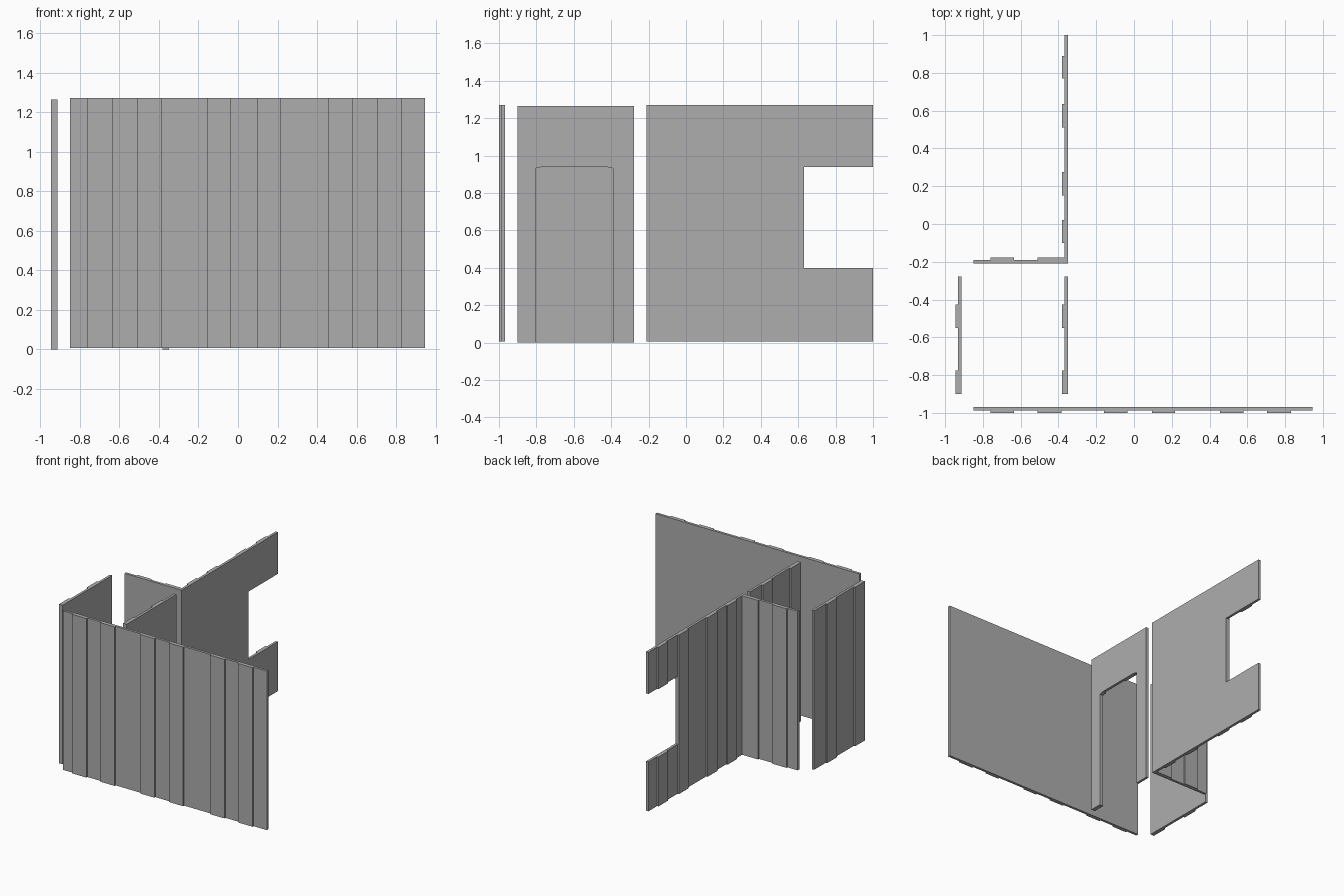
import bpy
import bmesh

cube = bpy.data.objects.get("Cube")
if cube:
    bpy.data.objects.remove(cube, do_unlink=True)

GRAY = (0.42, 0.42, 0.42, 1)
mat = bpy.data.materials.new("plain gray")
mat.use_nodes = True
mat.diffuse_color = GRAY
mat.node_tree.nodes["Principled BSDF"].inputs["Base Color"].default_value = GRAY


def prism(name, points, offset):
    """Extrude a flat outline along an offset vector into a solid."""
    bm = bmesh.new()
    face = bm.faces.new([bm.verts.new(p) for p in points])
    new = bmesh.ops.extrude_face_region(bm, geom=[face])["geom"]
    bmesh.ops.translate(bm, vec=offset,
                        verts=[v for v in new if isinstance(v, bmesh.types.BMVert)])
    bmesh.ops.recalc_face_normals(bm, faces=bm.faces)
    mesh = bpy.data.meshes.new(name)
    bm.to_mesh(mesh)
    bm.free()
    mesh.materials.append(mat)
    obj = bpy.data.objects.new(name, mesh)
    bpy.context.collection.objects.link(obj)
    return obj


def plank_wall(name, axis, start, end, ribs, inner, side, bottom, top):
    """Vertical wall, flat on the inner face, with raised planks outside."""
    base = inner + side * 0.02
    raised = inner + side * 0.032
    outline = [(start, inner)]
    if ribs[0][0] > start:
        outline.append((start, base))
    for a, b in ribs:
        if a > start:
            outline.append((a, base))
        outline += [(a, raised), (b, raised)]
        if b < end:
            outline.append((b, base))
    if ribs[-1][1] < end:
        outline.append((end, base))
    outline.append((end, inner))
    pts = [(t, d, bottom) if axis == "x" else (d, t, bottom) for t, d in outline]
    return prism(name, pts, (0, 0, top - bottom))


def cut(wall, outline, x):
    """Cut a side-on (y, z) outline through a wall running along y."""
    cutter = prism("opening_cutter", [(x - 0.1, y, z) for y, z in outline], (0.2, 0, 0))
    cutter.hide_render = True
    mod = wall.modifiers.new("opening", "BOOLEAN")
    mod.operation = "DIFFERENCE"
    mod.solver = "EXACT"
    mod.object = cutter
    bpy.context.view_layer.objects.active = wall
    bpy.ops.object.modifier_apply(modifier=mod.name)
    bpy.data.objects.remove(cutter, do_unlink=True)


LOW, HIGH = 0.007, 1.272
INNER = -0.349

# Long front wall
plank_wall("front_wall", "x", -0.85, 0.945,
           [(-0.76, -0.635), (-0.51, -0.385), (-0.158, -0.035),
            (0.095, 0.217), (0.455, 0.58), (0.705, 0.83)],
           -0.968, -1, LOW, HIGH)

# Window wall with its notch open at the rear end
window_wall = plank_wall("window_wall", "y", -0.21, 1.0,
                         [(-0.1, 0.02), (0.15, 0.275), (0.51, 0.635), (0.77, 0.89)],
                         INNER, -1, LOW, HIGH)
cut(window_wall, [(0.632, 0.4), (1.1, 0.4), (1.1, 0.94), (0.632, 0.94)], INNER)

# Short return wall joining the window wall
plank_wall("return_wall", "x", -0.85, INNER - 0.02,
           [(-0.76, -0.635), (-0.51, INNER - 0.02)], -0.21, 1, LOW, HIGH)

# Two matching side walls, one solid and one with a doorway
SIDE_RIBS = [(-0.9, -0.775), (-0.55, -0.425)]
plank_wall("side_wall", "y", -0.9, -0.277, SIDE_RIBS, -0.913, -1, 0, 1.265)
door_wall = plank_wall("door_wall", "y", -0.9, -0.277, SIDE_RIBS, INNER, -1, 0, 1.265)
cut(door_wall, [(-0.805, -0.1), (-0.39, -0.1), (-0.39, 0.932),
                (-0.425, 0.94), (-0.77, 0.94), (-0.805, 0.932)], INNER)
